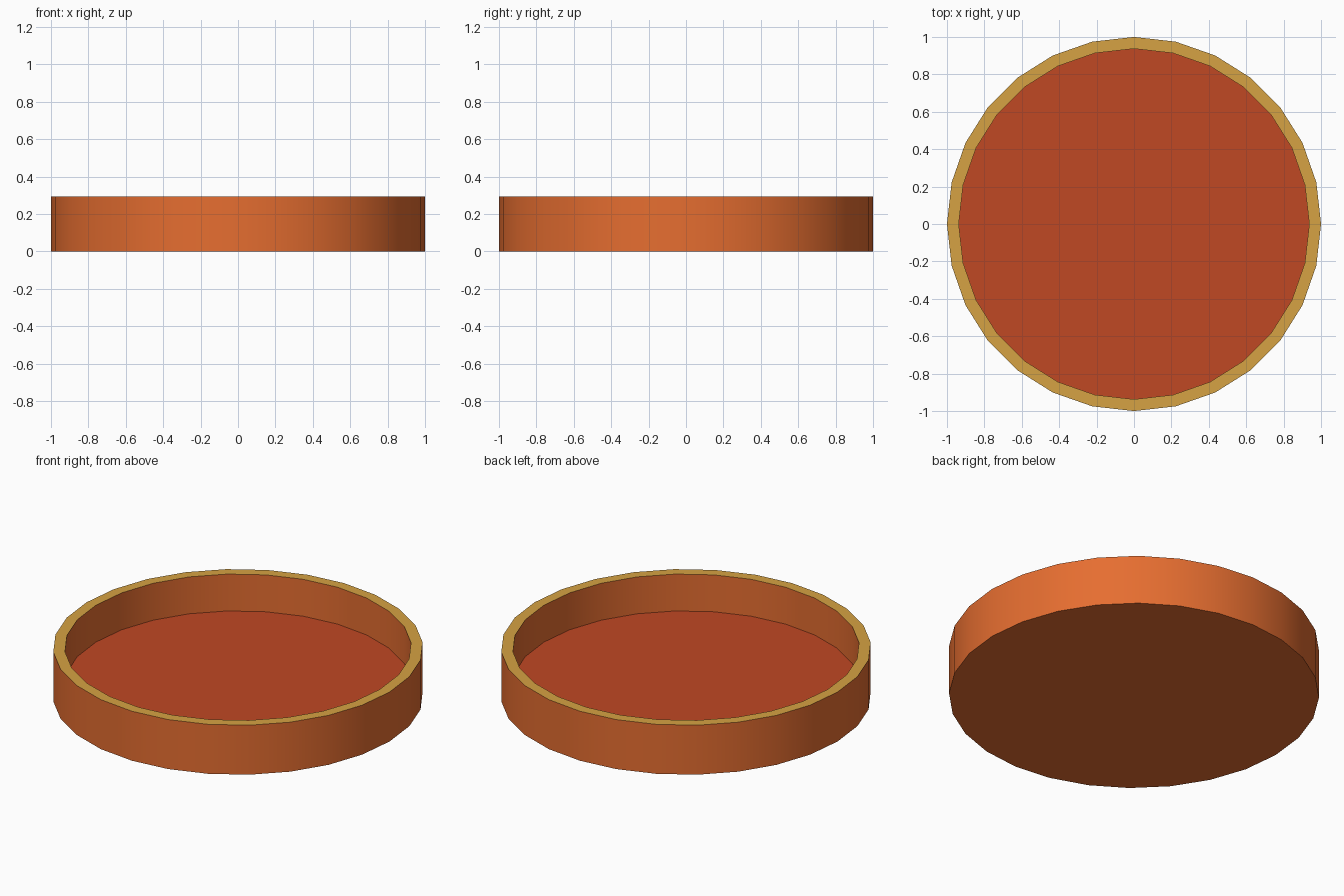
import bpy, bmesh, math

if "Cube" in bpy.data.objects:
    bpy.data.objects.remove(bpy.data.objects["Cube"])

SIDES = 28
R_OUT, R_IN = 1.0, 0.937
HEIGHT, FLOOR_Z = 0.295, 0.075


def material(name, rgb):
    mat = bpy.data.materials.new(name)
    mat.diffuse_color = (*rgb, 1)
    mat.use_nodes = True
    mat.node_tree.nodes["Principled BSDF"].inputs["Base Color"].default_value = mat.diffuse_color
    return mat


def ring(bm, radius, z):
    step = 2 * math.pi / SIDES
    return [bm.verts.new((radius * math.cos(i * step), radius * math.sin(i * step), z))
            for i in range(SIDES)]


def bridge(bm, a, b, mat_index, smooth):
    for i in range(SIDES):
        j = (i + 1) % SIDES
        face = bm.faces.new((a[i], a[j], b[j], b[i]))
        face.material_index = mat_index
        face.smooth = smooth


bm = bmesh.new()
base = ring(bm, R_OUT, 0)
rim_outer = ring(bm, R_OUT, HEIGHT)
rim_inner = ring(bm, R_IN, HEIGHT)
floor = ring(bm, R_IN, FLOOR_Z)

# Outer wall, flat rim, inner wall
bridge(bm, base, rim_outer, 0, True)
bridge(bm, rim_outer, rim_inner, 1, False)
bridge(bm, rim_inner, floor, 0, True)

# Underside and recessed floor
bm.faces.new(base[::-1])
bm.faces.new(floor).material_index = 2

mesh = bpy.data.meshes.new("round_dish")
bm.to_mesh(mesh)
bm.free()
for mat in (material("wall_orange", (0.79, 0.155, 0.03)),
            material("rim_tan", (0.67, 0.36, 0.056)),
            material("floor_red", (0.53, 0.065, 0.017))):
    mesh.materials.append(mat)

dish = bpy.data.objects.new("round_dish", mesh)
bpy.context.collection.objects.link(dish)

# Smooth round walls with crisp rim edges
bpy.context.view_layer.objects.active = dish
dish.select_set(True)
bpy.ops.object.shade_smooth_by_angle(angle=math.radians(30))
